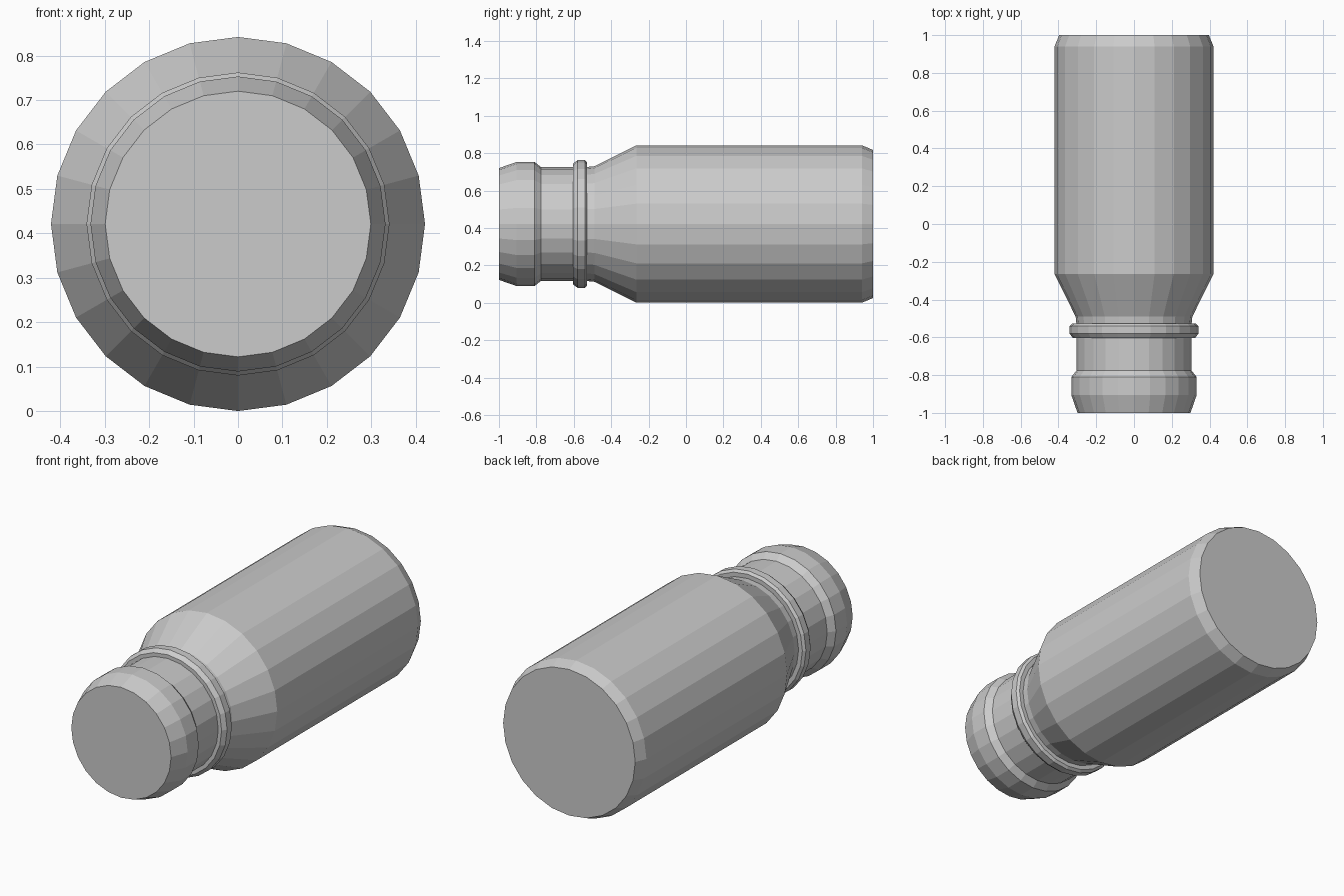
import bpy, bmesh
from math import sin, cos, tau

if "Cube" in bpy.data.objects:
    bpy.data.objects.remove(bpy.data.objects["Cube"])

SIDES = 24
CENTRE_Z = 0.421


def lathe(name, profile):
    """Revolve (y, radius) points around the y axis, with flat capped ends."""
    bm = bmesh.new()
    rings = []
    for y, r in profile:
        rings.append([bm.verts.new((r * sin(tau * i / SIDES), y,
                                    CENTRE_Z + r * cos(tau * i / SIDES)))
                      for i in range(SIDES)])
    for a, b in zip(rings, rings[1:]):
        for i in range(SIDES):
            j = (i + 1) % SIDES
            bm.faces.new((a[i], a[j], b[j], b[i]))
    bm.faces.new(rings[0])
    bm.faces.new(rings[-1])
    bmesh.ops.recalc_face_normals(bm, faces=bm.faces)
    mesh = bpy.data.meshes.new(name)
    bm.to_mesh(mesh)
    bm.free()
    obj = bpy.data.objects.new(name, mesh)
    bpy.context.collection.objects.link(obj)
    return obj


# Bottle lying on its side: cap bulge, neck, collar ring, shoulder, body
lathe("bottle", [
    (-1.0, 0.299), (-0.905, 0.332), (-0.81, 0.332), (-0.775, 0.304),
    (-0.603, 0.304), (-0.603, 0.324), (-0.58, 0.341), (-0.54, 0.341),
    (-0.528, 0.328), (-0.528, 0.305), (-0.49, 0.309),
    (-0.265, 0.421), (0.94, 0.421), (1.0, 0.396),
])
